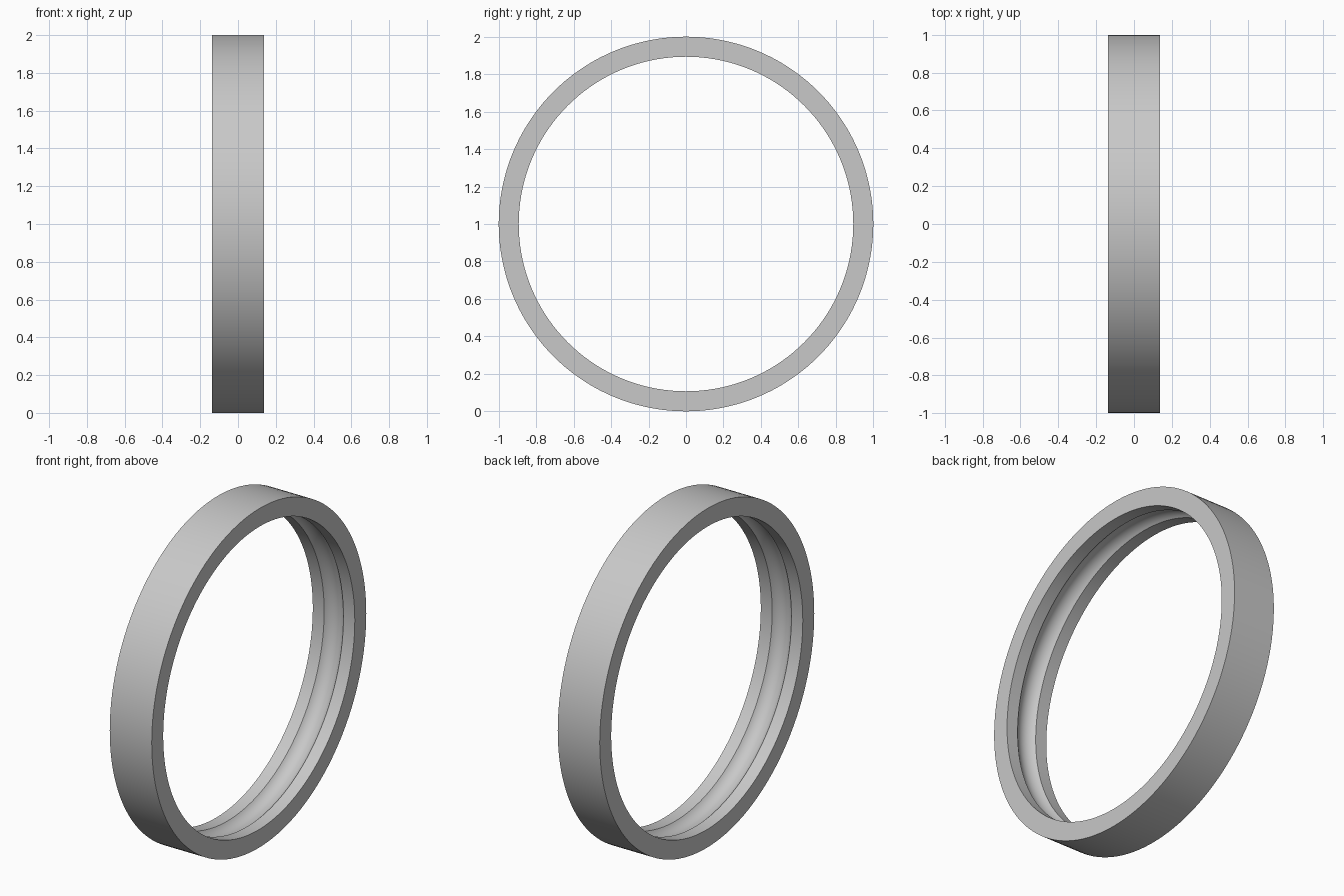
import bpy
import bmesh
import math
from mathutils import Matrix, Vector

cube = bpy.data.objects.get("Cube")
if cube:
    bpy.data.objects.remove(cube, do_unlink=True)

OUTER, INNER, HALF_WIDTH = 1.0, 0.893, 0.137
GROOVE_HALF, GROOVE_RADIUS = 0.063, 0.08
SEGMENTS, ARC_STEPS = 144, 14

# Plain grey steel
steel = bpy.data.materials.new("grey steel")
steel.use_nodes = True
colour = (0.58, 0.58, 0.58, 1.0)
steel.diffuse_color = colour
steel.node_tree.nodes["Principled BSDF"].inputs["Base Color"].default_value = colour

# Cross-section as (x, radius): outer wall, then the bore with a round groove
half_angle = math.asin(GROOVE_HALF / GROOVE_RADIUS)
arc_centre = INNER - GROOVE_RADIUS * math.cos(half_angle)
profile = [(HALF_WIDTH, INNER), (HALF_WIDTH, OUTER),
           (-HALF_WIDTH, OUTER), (-HALF_WIDTH, INNER)]
for i in range(ARC_STEPS + 1):
    a = half_angle * (2 * i / ARC_STEPS - 1)
    profile.append((GROOVE_RADIUS * math.sin(a),
                    arc_centre + GROOVE_RADIUS * math.cos(a)))

# Revolve the section around the x axis
bm = bmesh.new()
loops = []
for s in range(SEGMENTS):
    turn = Matrix.Rotation(2 * math.pi * s / SEGMENTS, 3, 'X')
    loops.append([bm.verts.new(turn @ Vector((x, 0, r)) + Vector((0, 0, OUTER)))
                  for x, r in profile])
count = len(profile)
for s in range(SEGMENTS):
    here, after = loops[s], loops[(s + 1) % SEGMENTS]
    for p in range(count):
        q = (p + 1) % count
        bm.faces.new((here[p], here[q], after[q], after[p]))
bmesh.ops.recalc_face_normals(bm, faces=bm.faces[:])

mesh = bpy.data.meshes.new("bearing_outer_ring")
bm.to_mesh(mesh)
bm.free()
mesh.materials.append(steel)
ring = bpy.data.objects.new("bearing_outer_ring", mesh)
bpy.context.collection.objects.link(ring)

# Smooth round walls, crisp rims and groove edges
bpy.ops.object.select_all(action='DESELECT')
ring.select_set(True)
bpy.context.view_layer.objects.active = ring
bpy.ops.object.shade_smooth_by_angle(angle=math.radians(30))
